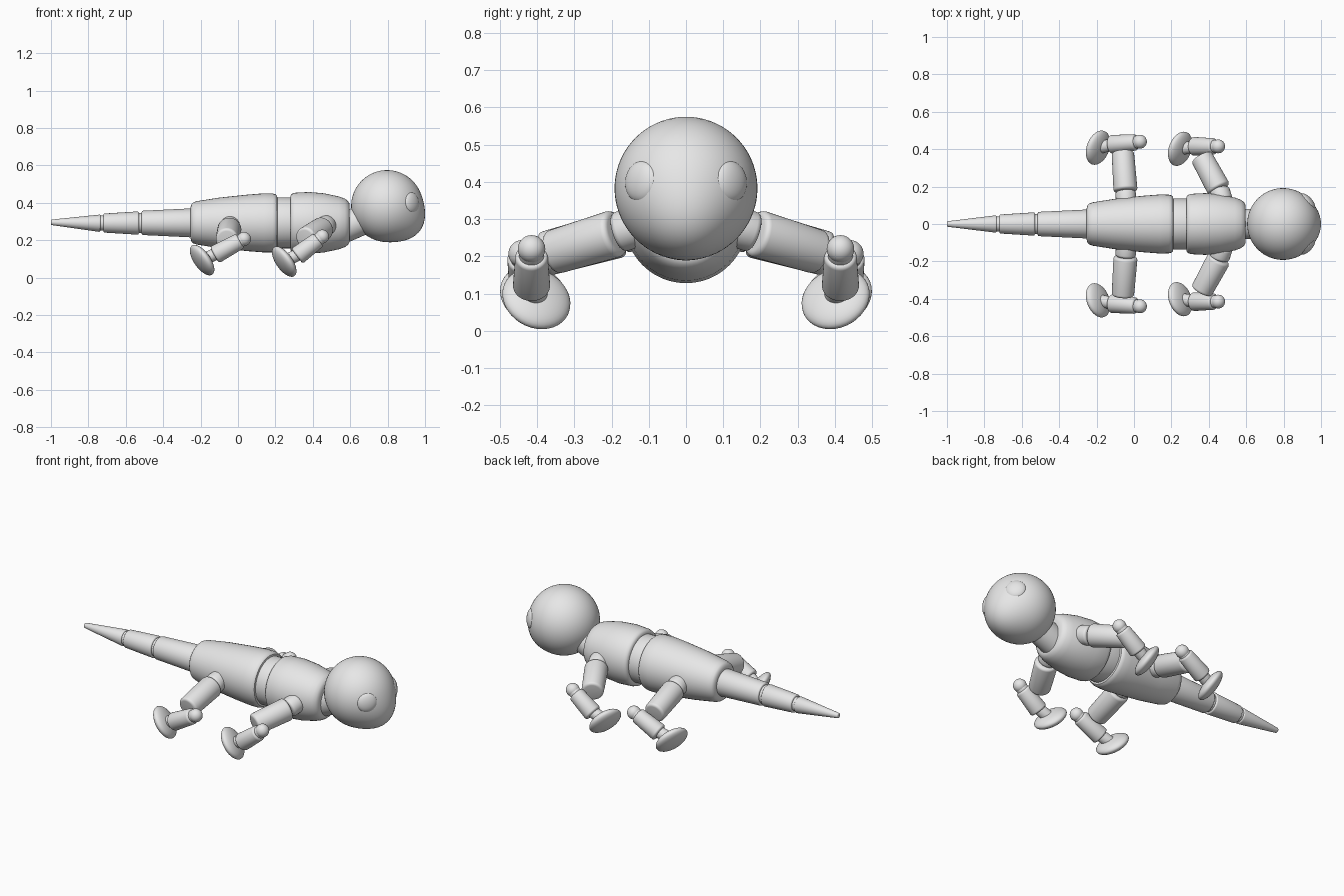
import bpy, bmesh, math
from mathutils import Vector

if "Cube" in bpy.data.objects:
    bpy.data.objects.remove(bpy.data.objects["Cube"])

grey = bpy.data.materials.new("plain_grey")
grey.diffuse_color = (0.8, 0.8, 0.8, 1)
grey.use_nodes = True
grey.node_tree.nodes["Principled BSDF"].inputs["Base Color"].default_value = grey.diffuse_color
AXIS_Z = 0.293


def finish(name, bm):
    bmesh.ops.recalc_face_normals(bm, faces=bm.faces)
    mesh = bpy.data.meshes.new(name)
    bm.to_mesh(mesh)
    bm.free()
    mesh.materials.append(grey)
    obj = bpy.data.objects.new(name, mesh)
    bpy.context.collection.objects.link(obj)
    bpy.ops.object.select_all(action='DESELECT')
    bpy.context.view_layer.objects.active = obj
    obj.select_set(True)
    bpy.ops.object.shade_smooth_by_angle(angle=math.radians(35))
    return obj


def lathe(name, origin, direction, profile, segs=40):
    """Revolve (distance, radius) pairs about an axis, closing both ends."""
    bm = bmesh.new()
    q = Vector(direction).to_track_quat('Z', 'Y')
    rings = []
    for t, r in profile:
        rings.append([bm.verts.new(Vector(origin) + q @ Vector((
            r * math.cos(a * math.tau / segs), r * math.sin(a * math.tau / segs), t)))
            for a in range(segs)])
    for a, b in zip(rings, rings[1:]):
        for i in range(segs):
            j = (i + 1) % segs
            bm.faces.new((a[i], a[j], b[j], b[i]))
    bm.faces.new(rings[0])
    bm.faces.new(rings[-1])
    return finish(name, bm)


def limb(name, p0, p1, r0, r1, bevel=0.01):
    """Tapered cylinder with rounded rims."""
    d = Vector(p1) - Vector(p0)
    steps = [math.radians(k * 22.5) for k in range(5)]
    start = [(bevel * (1 - math.sin(a)), r0 - bevel * (1 - math.cos(a))) for a in reversed(steps)]
    end = [(d.length - bevel * (1 - math.sin(a)), r1 - bevel * (1 - math.cos(a))) for a in steps[::-1]]
    return lathe(name, p0, d, start + end[::-1])


def ellipsoid(name, center, axis, thick, wide):
    """Sphere squashed along the given axis."""
    bm = bmesh.new()
    bmesh.ops.create_uvsphere(bm, u_segments=36, v_segments=20, radius=1)
    q = Vector(axis).to_track_quat('Z', 'Y')
    for v in bm.verts:
        v.co = Vector(center) + q @ Vector((v.co.x * wide, v.co.y * wide, v.co.z * thick))
    return finish(name, bm)


# Torso
lathe("rear_body", (0, 0, AXIS_Z), (1, 0, 0), [
    (-.253, .085), (-.249, .1), (-.24, .109), (-.22, .116), (-.1, .135), (.05, .151),
    (.14, .158), (.185, .157), (.2, .153), (.208, .146), (.211, .132)])
limb("waist", (.19, 0, AXIS_Z), (.30, 0, AXIS_Z), .136, .136, .005)
lathe("chest", (0, 0, AXIS_Z), (1, 0, 0), [
    (.28, .135), (.282, .147), (.289, .156), (.305, .161), (.38, .165), (.46, .158),
    (.54, .141), (.572, .129), (.588, .117), (.595, .105), (.597, .09)], 48)

# Tail
limb("tail_base", (-.25, 0, .293), (-.515, 0, .293), .077, .065, .008)
limb("tail_middle", (-.53, 0, .292), (-.72, 0, .292), .062, .051, .008)
limb("tail_tip", (-.735, 0, .291), (-1, 0, .296), .046, .015, .006)
limb("tail_root_joint", (-.23, 0, .293), (-.29, 0, .293), .07, .068)
limb("tail_joint_near", (-.49, 0, .293), (-.56, 0, .292), .054, .052)
limb("tail_joint_far", (-.70, 0, .292), (-.76, 0, .291), .041, .039)

# Neck and head, the head bulging towards the muzzle
limb("neck", (.54, 0, .255), (.76, 0, .35), .08, .08)
HEAD = Vector((.797, 0, .383))
muzzle = Vector((.8, 0, -.6))
bm = bmesh.new()
bmesh.ops.create_uvsphere(bm, u_segments=56, v_segments=36, radius=1)
for v in bm.verts:
    n = v.co.normalized()
    v.co = HEAD + n * (.192 + .028 * max(0, n.dot(muzzle)) ** 6)
finish("head", bm)


def leg(tag, s, shoulder, hip, knee_in, ball, shin, ankle, foot):
    """One jointed leg; s mirrors it across the body."""
    def m(p):
        return Vector((p[0], p[1] * s, p[2]))
    limb(tag + "_shoulder", m(shoulder), m(hip), .055, .055, .015)
    limb(tag + "_upper_leg", m(hip), m(knee_in), .064, .06, .015)
    ellipsoid(tag + "_knee_ball", m(ball), (0, 0, 1), .037, .037)
    limb(tag + "_lower_leg", m(shin), m(ankle), .044, .05, .012)
    limb(tag + "_knee_stem", m(ball), m(shin.lerp(ankle, .2)), .034, .034, .005)
    limb(tag + "_ankle", m(shin.lerp(ankle, .8)), m(foot), .033, .033, .008)
    ellipsoid(tag + "_foot", m(foot), m((.78, -.29, .55)), .036, .095)


for side, s in (("left", 1), ("right", -1)):
    # Eye: shallow lens set in the head
    d = Vector((.73, .67 * s, .1)).normalized()
    ellipsoid(side + "_eye", HEAD + d * .177, d, .026, .056)
    leg(side + "_front", s, (.475, .12, .285), (.455, .185, .263), (.36, .36, .21),
        (.45, .415, .22), Vector((.43, .415, .203)), Vector((.315, .415, .115)), (.247, .402, .086))
    leg(side + "_rear", s, (-.04, .10, .28), (-.045, .175, .262), (-.06, .385, .205),
        (.032, .44, .207), Vector((.012, .437, .197)), Vector((-.125, .425, .122)), (-.192, .408, .094))
